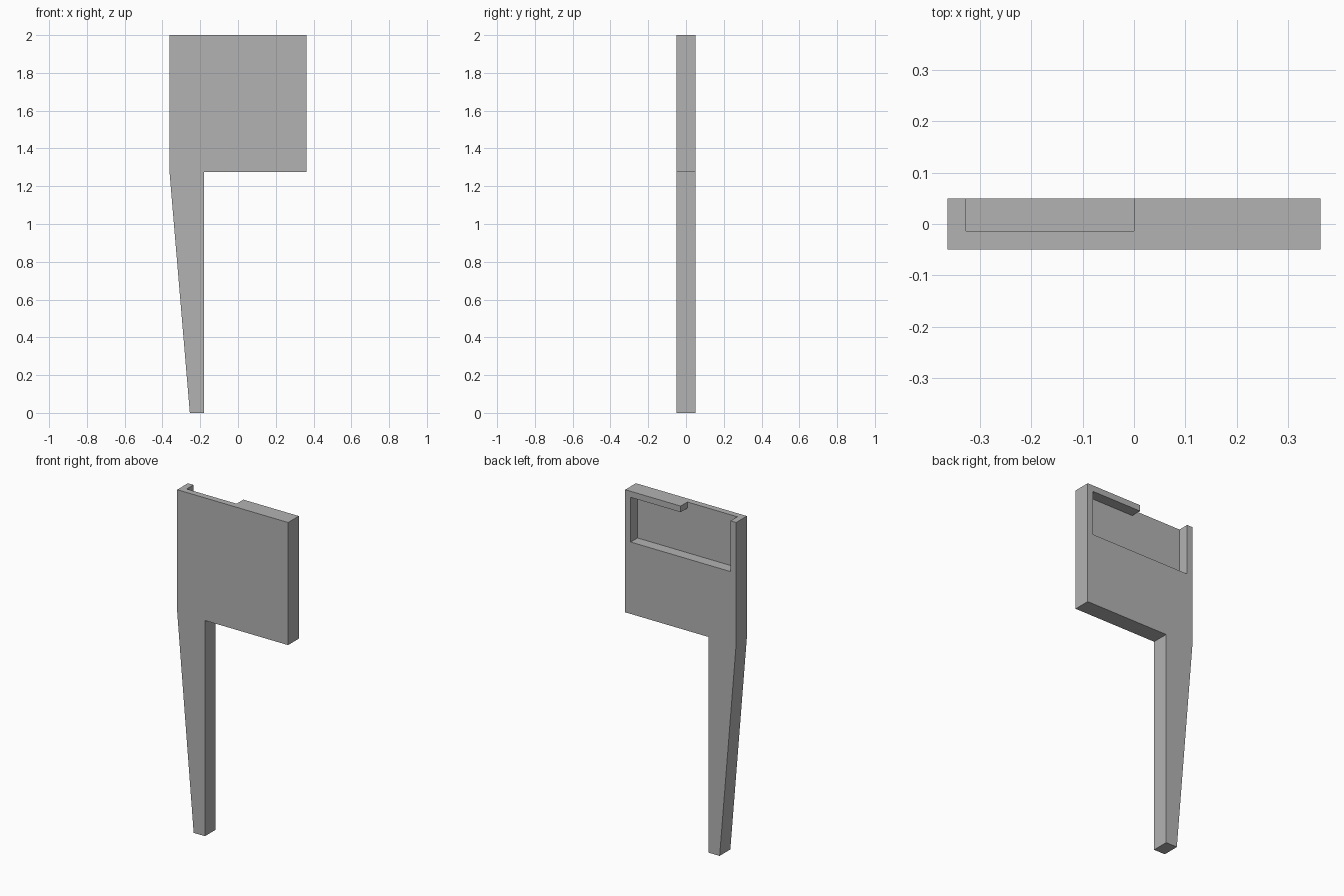
import bpy, bmesh

cube = bpy.data.objects.get("Cube")
if cube:
    bpy.data.objects.remove(cube, do_unlink=True)

grey = bpy.data.materials.new("plain_grey")
grey.use_nodes = True
colour = (0.45, 0.45, 0.45, 1)
grey.diffuse_color = colour
grey.node_tree.nodes["Principled BSDF"].inputs["Base Color"].default_value = colour


def slab(name, outline, y_front, y_back):
    """Extrude an x-z outline from y_front to y_back."""
    bm = bmesh.new()
    face = bm.faces.new([bm.verts.new((x, y_front, z)) for x, z in outline])
    out = bmesh.ops.extrude_face_region(bm, geom=[face])
    moved = [v for v in out["geom"] if isinstance(v, bmesh.types.BMVert)]
    bmesh.ops.translate(bm, verts=moved, vec=(0, y_back - y_front, 0))
    bmesh.ops.recalc_face_normals(bm, faces=bm.faces)
    mesh = bpy.data.meshes.new(name)
    bm.to_mesh(mesh)
    bm.free()
    mesh.materials.append(grey)
    obj = bpy.data.objects.new(name, mesh)
    bpy.context.collection.objects.link(obj)
    return obj


half, depth, top, shoulder = 0.3625, 0.05, 2.0, 1.275
wall = 0.036

# Square panel with a tapered leg below one side
panel = slab("panel_and_leg", [
    (-half, top), (-half, shoulder), (-0.255, 0), (-half / 2, 0),
    (-half / 2, shoulder), (half, shoulder), (half, top)], -depth, depth)

# Back pocket, open at the top on the right half
inner, floor, lip = half - wall, 1.70, top - wall
cutter = slab("pocket_cutter", [
    (-inner, floor), (inner, floor), (inner, lip),
    (0, lip), (0, top + 0.1), (-inner, top + 0.1)], -0.0135, depth + 0.1)
cutter.hide_render = True

cut = panel.modifiers.new("pocket", 'BOOLEAN')
cut.operation = 'DIFFERENCE'
cut.solver = 'EXACT'
cut.object = cutter
bpy.context.view_layer.objects.active = panel
bpy.ops.object.modifier_apply(modifier=cut.name)
bpy.data.objects.remove(cutter, do_unlink=True)
